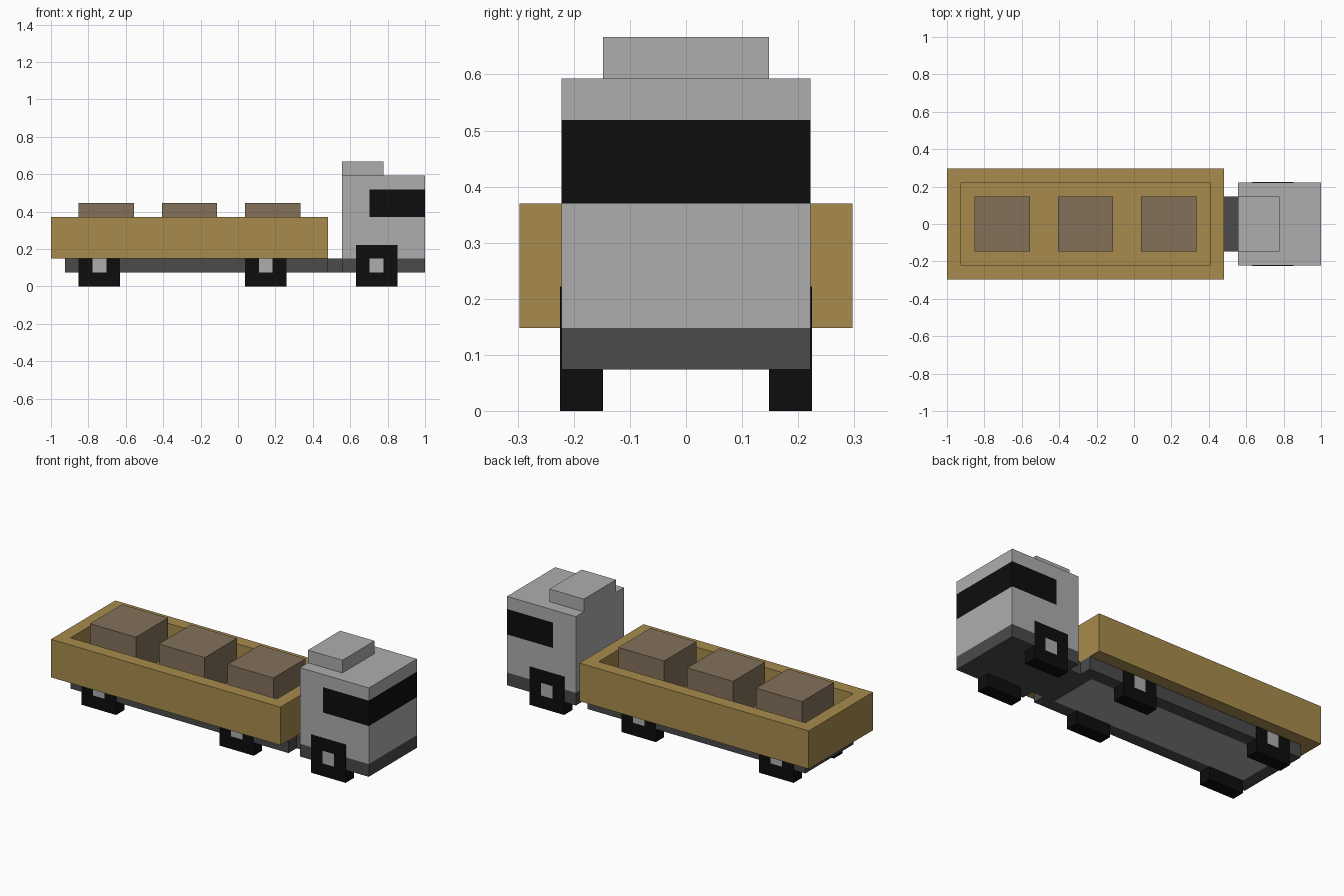
import bpy, bmesh
from mathutils import Vector

if "Cube" in bpy.data.objects:
    bpy.data.objects.remove(bpy.data.objects["Cube"], do_unlink=True)

U = 2 / 27                                # one grid step; the truck is 27 steps long


def material(name, rgb):
    m = bpy.data.materials.new(name)
    m.use_nodes = True
    m.diffuse_color = (*rgb, 1)
    m.node_tree.nodes["Principled BSDF"].inputs["Base Color"].default_value = (*rgb, 1)
    return m


LIGHT = material("light grey", (0.42, 0.42, 0.42))
DARK = material("dark grey", (0.069, 0.069, 0.069))
BLACK = material("black", (0.004, 0.004, 0.004))
WOOD = material("golden wood", (0.39, 0.26, 0.073))
BROWN = material("crate brown", (0.23, 0.165, 0.105))


def box(name, x, y, z, mats, cuts=(), rule=None):
    """Box from ranges in grid steps (x from the tail, y from the middle).
    cuts: (axis, value) slices; rule(centre, normal) is true for the second material."""
    lo, hi = (Vector(p) for p in zip(x, y, z))
    bm = bmesh.new()
    bmesh.ops.create_cube(bm, size=1)
    for v in bm.verts:
        v.co = Vector([(a + b) / 2 + c * (b - a) for a, b, c in zip(lo, hi, v.co)])
    for axis, value in cuts:
        normal = Vector([float(i == axis) for i in range(3)])
        bmesh.ops.bisect_plane(bm, geom=bm.verts[:] + bm.edges[:] + bm.faces[:],
                               plane_co=normal * value, plane_no=normal)
    bm.normal_update()
    for f in bm.faces:
        if rule and rule(f.calc_center_median(), f.normal):
            f.material_index = 1
    for v in bm.verts:
        v.co = (v.co - Vector((13.5, 0, 0))) * U
    me = bpy.data.meshes.new(name)
    bm.to_mesh(me)
    bm.free()
    for m in mats:
        me.materials.append(m)
    ob = bpy.data.objects.new(name, me)
    bpy.context.collection.objects.link(ob)
    return ob


# Cab with a window band wrapping round the front and sides
box("cab", (21, 27), (-3, 3), (2, 8), (LIGHT, BLACK),
    cuts=((0, 23), (2, 5), (2, 7)),
    rule=lambda c, n: c.x > 23 and 5 < c.z < 7)
box("roof_fairing", (21, 24), (-2, 2), (8, 9), (LIGHT,))

# Chassis, coupling and underside panel
box("cab_chassis", (21, 27), (-3, 3), (1, 2), (DARK,))
box("coupling", (20, 21), (-2, 2), (1, 2), (DARK,))
box("bed_chassis", (1, 20), (-3, 3), (1, 2), (DARK, LIGHT),
    cuts=((0, 2), (0, 19), (1, -2), (1, 2)),
    rule=lambda c, n: n.z < -0.5 and 2 < c.x < 19 and abs(c.y) < 2)

# Open cargo bed
box("bed_floor", (1, 19), (-3, 3), (2, 3), (WOOD,))
for side, y in (("right", -4), ("left", 3)):
    box("bed_wall_" + side, (0, 20), (y, y + 1), (2, 5), (WOOD,))
for end, x in (("rear", 0), ("front", 19)):
    box("bed_wall_" + end, (x, x + 1), (-3, 3), (2, 5), (WOOD,))

# Crates
for i, x in enumerate((2, 8, 14)):
    box(f"crate_{i + 1}", (x, x + 4), (-2, 2), (3, 6), (BROWN,))

# Square wheels with a hub on the outer face, just proud of the chassis
for axle, x, top in (("rear", 2, 2.5), ("middle", 14, 2.5), ("front", 22, 3)):
    for side, s in (("right", -1), ("left", 1)):
        y = sorted((2 * s, 3.03 * s))
        box(f"{axle}_wheel_{side}", (x, x + 3), y, (0, top), (BLACK, LIGHT),
            cuts=((0, x + 1), (0, x + 2), (2, 1), (2, 2)),
            rule=lambda c, n: n.y * s > 0.5 and x + 1 < c.x < x + 2 and 1 < c.z < 2)
